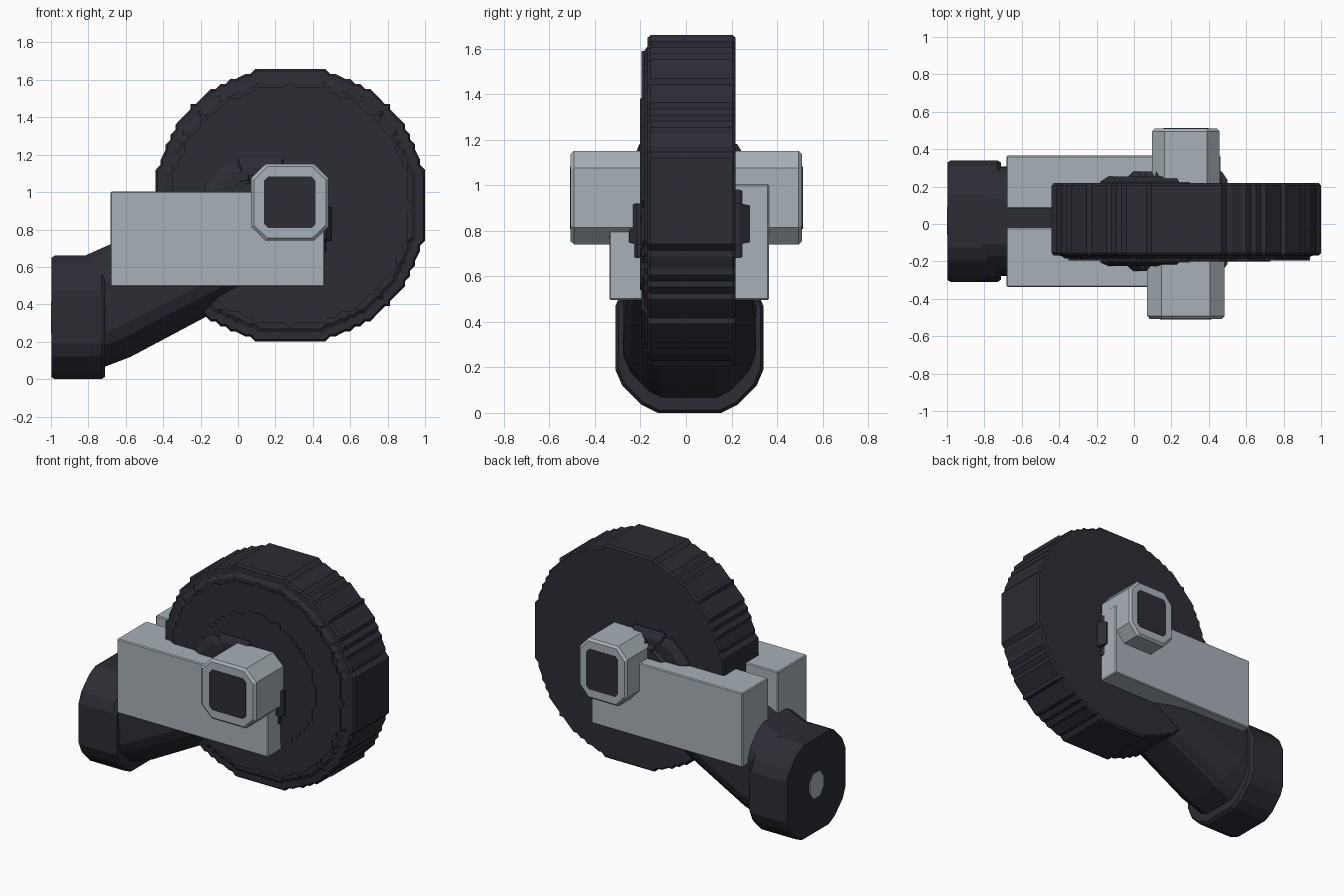
import bpy, bmesh, math

if "Cube" in bpy.data.objects:
    bpy.data.objects.remove(bpy.data.objects["Cube"])


def material(name, rgb):
    m = bpy.data.materials.new(name)
    m.diffuse_color = (*rgb, 1.0)
    m.use_nodes = True
    m.node_tree.nodes["Principled BSDF"].inputs["Base Color"].default_value = m.diffuse_color
    return m


DARK = material("dark rubber", (0.025, 0.026, 0.035))
GREY = material("light metal", (0.39, 0.44, 0.475))


def loft(name, axis, rings, mat, centre=(0, 0), bevel=0.0):
    """Join flat outlines, each given as (position along axis, points)."""
    bm = bmesh.new()
    loops = []
    for pos, pts in rings:
        loop = []
        for u, v in pts:
            u, v = u + centre[0], v + centre[1]
            co = {"x": (pos, u, v), "y": (u, pos, v), "z": (u, v, pos)}[axis]
            loop.append(bm.verts.new(co))
        loops.append(loop)
    n = len(loops[0])
    for a, b in zip(loops, loops[1:]):
        for i in range(n):
            j = (i + 1) % n
            bm.faces.new((a[i], a[j], b[j], b[i]))
    bm.faces.new(loops[0])
    bm.faces.new(loops[-1])
    bmesh.ops.recalc_face_normals(bm, faces=bm.faces[:])
    mesh = bpy.data.meshes.new(name)
    bm.to_mesh(mesh)
    bm.free()
    mesh.materials.append(mat)
    ob = bpy.data.objects.new(name, mesh)
    bpy.context.collection.objects.link(ob)
    if bevel:
        mod = ob.modifiers.new("edge", "BEVEL")
        mod.width, mod.segments = bevel, 1
    return ob


def circle(r, n):
    return [(r * math.cos(2 * math.pi * i / n), r * math.sin(2 * math.pi * i / n))
            for i in range(n)]


def stepped_circle(r, step, limit=9.0, n=144):
    """Circle on a square grid, giving a finely notched outline, flat at the limit."""
    pts = []
    for u, v in circle(r, n):
        p = tuple(max(-limit, min(limit, round(c / step) * step)) for c in (u, v))
        if not pts or p != pts[-1]:
            pts.append(p)
    return pts[:-1] if pts[0] == pts[-1] else pts


def scaled(pts, s):
    return [(u * s, v * s) for u, v in pts]


def mirrored(quadrant):
    """Full outline from its first quadrant, listed from right to top."""
    q = quadrant
    return (q + [(-u, v) for u, v in reversed(q)]
            + [(-u, -v) for u, v in q] + [(u, -v) for u, v in reversed(q)])


def rect(u0, u1, v0, v1):
    return [(u0, v0), (u1, v0), (u1, v1), (u0, v1)]


# Wheel with a notched rim and a stepped front face
C = (0.28, 0.93)
rim = [(u * 0.988, v) for u, v in stepped_circle(0.745, 0.027, 0.729)]
loft("wheel", "y", [(-0.185, scaled(rim, 0.9)), (-0.17, scaled(rim, 0.93)),
                    (-0.168, scaled(rim, 0.985)), (-0.155, rim), (0.205, rim),
                    (0.218, scaled(rim, 0.985))], DARK, C)
face = stepped_circle(0.645, 0.03)
loft("wheel_face", "y", [(-0.195, face), (-0.18, face)], DARK, C)
ring = stepped_circle(0.44, 0.03)
loft("wheel_ring", "y", [(-0.201, ring), (-0.19, ring)], DARK, C)

# Hub swelling out of both sides of the wheel, above a wider step
hub = stepped_circle(0.30, 0.03)
loft("hub", "y", [(-0.25, scaled(hub, 0.9)), (-0.215, hub), (0.235, hub),
                  (0.28, scaled(hub, 0.9))], DARK, (0.2, 0.83))
step = stepped_circle(0.34, 0.03)
loft("hub_step", "y", [(-0.225, scaled(step, 0.85)), (-0.205, step), (0.225, step),
                       (0.255, scaled(step, 0.85))], DARK, (0.12, 0.85))

# Side arms
for name, y0, y1 in (("front_arm", -0.337, -0.02), ("back_arm", 0.083, 0.365)):
    plan = rect(-0.682, 0.462, y0, y1)
    loft(name, "z", [(0.496, plan), (1.003, plan)], GREY, bevel=0.006)

# Axle ends with dark square sockets
for name, half, inner, end in (("front_axle", 0.207, -0.18, -0.507),
                               ("back_axle", 0.18, 0.2, 0.510)):
    s = half / 0.207
    out = mirrored([(0.207 * s, 0.13), (0.13 * s, 0.205)])
    side = 1 if end > 0 else -1
    loft(name, "y", [(inner, out), (end - side * 0.015, out),
                     (end, scaled(out, 0.93))], GREY, (0.277, 0.945))
    sq = mirrored([(0.138 * s, 0.115), (0.115 * s, 0.138)])
    loft(name + "_socket", "y", [(end - side * 0.004, sq), (end + side * 0.003, sq)],
         DARK, (0.277, 0.945))

# End drum and its small metal tip
drum = mirrored([(0.325, 0.14), (0.295, 0.21), (0.21, 0.295), (0.14, 0.33)])
loft("drum", "x", [(-0.996, scaled(drum, 0.97)), (-0.98, drum), (-0.73, drum),
                   (-0.71, scaled(drum, 0.96))], DARK, (0.015, 0.33))
tip = mirrored([(0.075, 0.03), (0.035, 0.085)])
loft("drum_tip", "x", [(-1.0, tip), (-0.994, tip)], GREY, (0.015, 0.33))

# Sloping neck from the drum up to the hub, with chamfered corners
neck = loft("neck", "x", [(0, scaled(drum, 0.86)), (0.15, scaled(drum, 0.9)),
                          (1.1, scaled(drum, 0.8))], DARK)
neck.location = (-0.84, 0.015, 0.32)
neck.rotation_euler = (0, -math.radians(26), 0)
